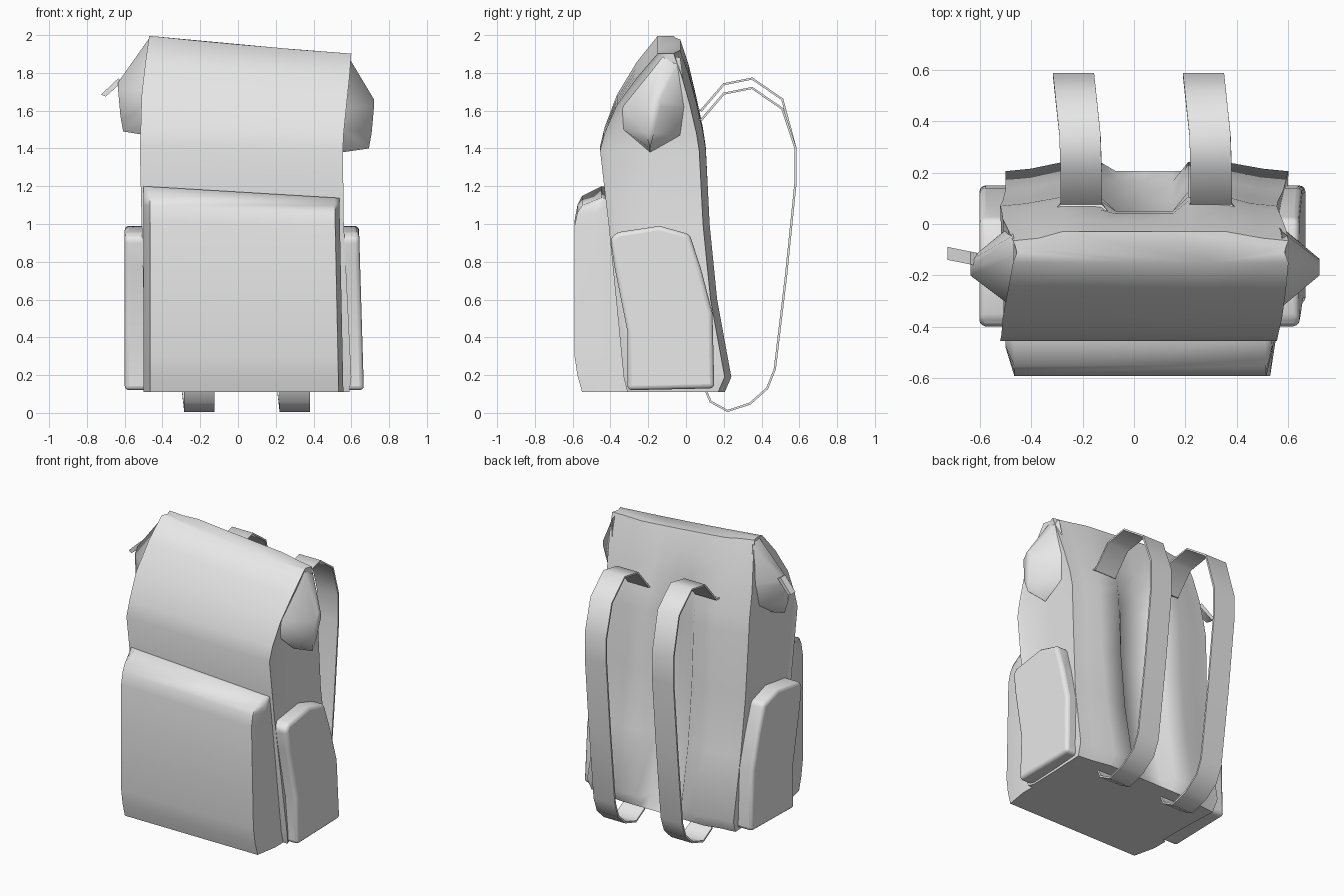
import bpy, bmesh, math
from mathutils import Vector

cube = bpy.data.objects.get("Cube")
if cube:
    bpy.data.objects.remove(cube, do_unlink=True)

grey = bpy.data.materials.new("plain grey cloth")
grey.use_nodes = True
COLOR = (0.8, 0.8, 0.8, 1)
grey.diffuse_color = COLOR
grey.node_tree.nodes["Principled BSDF"].inputs["Base Color"].default_value = COLOR


def loft(name, rings, bevel=0, angle=65):
    """Skin a list of equal closed rings and cap both ends."""
    bm = bmesh.new()
    loops = [[bm.verts.new(p) for p in ring] for ring in rings]
    n = len(loops[0])
    for a, b in zip(loops, loops[1:]):
        for i in range(n):
            j = (i + 1) % n
            bm.faces.new((a[i], a[j], b[j], b[i]))
    bm.faces.new(loops[0][::-1])
    bm.faces.new(loops[-1])
    bmesh.ops.recalc_face_normals(bm, faces=bm.faces)
    mesh = bpy.data.meshes.new(name)
    bm.to_mesh(mesh)
    bm.free()
    obj = bpy.data.objects.new(name, mesh)
    bpy.context.collection.objects.link(obj)
    mesh.materials.append(grey)
    bpy.ops.object.select_all(action="DESELECT")
    obj.select_set(True)
    bpy.context.view_layer.objects.active = obj
    if bevel:
        mod = obj.modifiers.new("soft edges", "BEVEL")
        mod.width = bevel
        mod.segments = 3
        mod.limit_method = "ANGLE"
        mod.angle_limit = math.radians(35)
    bpy.ops.object.shade_smooth_by_angle(angle=math.radians(angle))
    return obj


# Main bag: horizontal sections with two back pads and a channel between them
def bag_section(z, front, back, left, right, channel, slope):
    mid = (front + back) / 2
    edge = back - .035
    plan = [(left, front), (-.2, front), (.04, front), (.3, front),
            (right, front), (right - .015, front + .04), (right - .01, mid),
            (right, edge), (right - .1, edge + .01), (.36, back), (.21, back),
            (.15, back - channel), (.04, back - channel), (-.07, back - channel),
            (-.13, back), (-.28, back), (left + .1, edge + .01), (left, edge),
            (left + .01, mid), (left + .015, front + .04)]
    # The rolled top sags slightly in the middle
    return [(x, y, z - slope * (x + .18 * (.3 - x * x))) for x, y in plan]


bag_levels = [
    (.11, -.31, .205, -.49, .59, 0, 0),
    (.19, -.33, .24, -.5, .6, .075, 0),
    (.6, -.37, .165, -.5, .58, .075, 0),
    (1.0, -.41, .125, -.51, .56, .075, 0),
    (1.4, -.455, .105, -.52, .555, .055, .02),
    (1.5, -.43, .09, -.515, .56, .04, .03),
    (1.66, -.365, .055, -.51, .575, .015, .05),
    (1.82, -.26, .015, -.49, .59, 0, .08),
    (1.955, -.15, -.03, -.47, .6, 0, .09),
]
loft("main_bag", [bag_section(*level) for level in bag_levels])


# Front pocket: sections that round over towards the top
def pocket_section(z, front, back, slope):
    left, right = -.5, .56 - .02 * z
    side = front + (back - front) * .6
    plan = [(left, back), (left, side), (left + .035, front),
            (right - .025, front), (right, side), (right, back)]
    return [(x, y, z - slope * (x + .5)) for x, y in plan]


pocket_levels = [(.11, -.55, -.30, 0), (.2, -.575, -.31, 0), (.3, -.59, -.32, 0),
                 (1.02, -.59, -.40, .03), (1.10, -.575, -.41, .04),
                 (1.15, -.55, -.42, .05), (1.2, -.45, -.42, .06)]
loft("front_pocket", [pocket_section(*level) for level in pocket_levels])

# Side pockets: one outline pushed out on each side, the left one leaning out
outline = [(-.4, .92), (-.37, .955), (-.14, .99), (.02, .945), (.08, .76),
           (.14, .53), (.15, .13), (-.31, .12), (-.31, .43), (-.38, .78)]
for name, inner, outer, lean in (("left_side_pocket", .5, .67, .03),
                                 ("right_side_pocket", -.44, -.6, 0)):
    loft(name, [[(inner, y, z) for y, z in outline],
                [(outer - lean * z, y, z) for y, z in outline]], bevel=.045)

# Folded corners of the rolled top
root = [(-.03, 1.88), (-.12, 1.90), (-.34, 1.62), (-.33, 1.5), (-.19, 1.38),
        (-.03, 1.47), (.005, 1.62)]
tip = [(-.14, 1.65), (-.17, 1.66), (-.2, 1.62), (-.21, 1.48), (-.19, 1.4),
       (-.17, 1.48), (-.135, 1.62)]
for name, side, base, reach, lift, squeeze in (
        ("left_top_fold", 1, .553, .72, 0, 1),
        ("right_top_fold", -1, .488, .635, .09, .86)):
    rings = [[(side * (base + max(0, z - 1.62) * .08 * side), (y + .13) * squeeze - .13, z + lift)
              for y, z in root],
             [(side * (reach - max(0, 1.55 - z) * .18), y, z + lift) for y, z in tip]]
    loft(name, rings)

# Small closing tab on the right fold
tab_profile = [(-.725, 1.685), (-.70, 1.675), (-.61, 1.755), (-.635, 1.77)]
loft("closing_tab", [[(x, y - (x + .67) * .2, z) for x, z in tab_profile] for y in (-.15, -.10)])


# Shoulder straps: a flat band swept along a side path
path = [(.03, 1.62), (.08, 1.6), (.2, 1.74), (.35, 1.77), (.51, 1.66), (.58, 1.4),
        (.58, 1.22), (.53, .73), (.47, .23), (.43, .13), (.34, .05), (.22, .01),
        (.13, .06), (.1, .13)]


def strap(name, center, drop):
    rings = []
    for i, (y, z) in enumerate(path):
        before, after = path[max(i - 1, 0)], path[min(i + 1, len(path) - 1)]
        along = Vector((after[0] - before[0], after[1] - before[1])).normalized()
        ny, nz = along.y * .006, -along.x * .006
        half = .12 if i == 0 else .08
        shift = -.03 * max(0, y - .3) / .28
        low = drop if z > 1.5 else 0
        rings.append([(center + shift + sx * half, y + s * ny, z - low + s * nz)
                      for sx, s in ((-1, 1), (1, 1), (1, -1), (-1, -1))])
    loft(name, rings)


strap("left_shoulder_strap", .3, .05)
strap("right_shoulder_strap", -.205, 0)
